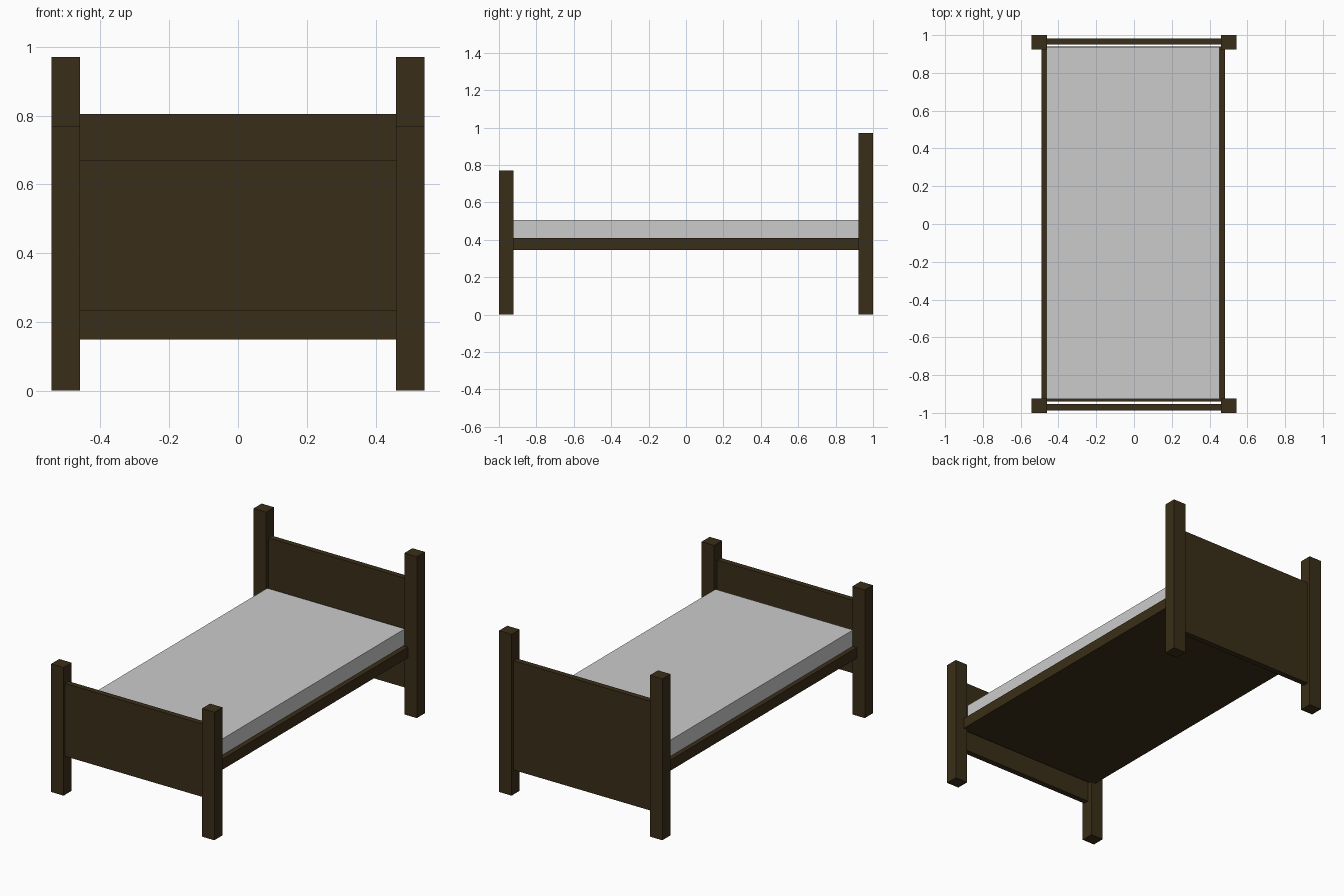
import bpy

if "Cube" in bpy.data.objects:
    bpy.data.objects.remove(bpy.data.objects["Cube"])

wood = bpy.data.materials.new("dark_wood")
wood.diffuse_color = (0.042, 0.027, 0.009, 1)
wood.use_nodes = True
wood.node_tree.nodes["Principled BSDF"].inputs["Base Color"].default_value = wood.diffuse_color


def box(name, x, y, z, mat=None):
    """Box from (min, max) ranges on each axis."""
    bpy.ops.mesh.primitive_cube_add(
        size=1, location=[(a + b) / 2 for a, b in (x, y, z)])
    ob = bpy.context.object
    ob.name = name
    ob.scale = [b - a for a, b in (x, y, z)]
    bpy.ops.object.transform_apply(location=False, rotation=False, scale=True)
    if mat:
        ob.data.materials.append(mat)
    return ob


# Corner posts, taller at the head
for side, x in (("left", (-0.543, -0.46)), ("right", (0.46, 0.543))):
    box(f"foot_post_{side}", x, (-1.0, -0.923), (0, 0.77), wood)
    box(f"head_post_{side}", x, (0.923, 1.0), (0, 0.97), wood)

# End boards between the posts
box("footboard", (-0.461, 0.461), (-0.987, -0.953), (0.232, 0.67), wood)
box("headboard", (-0.461, 0.461), (0.949, 0.983), (0.148, 0.805), wood)

# Bed base with ledges beside the mattress
box("bed_base", (-0.49, 0.483), (-0.94, 0.941), (0.346, 0.41), wood)

# Mattress
box("mattress", (-0.462, 0.453), (-0.927, 0.938), (0.41, 0.507))
